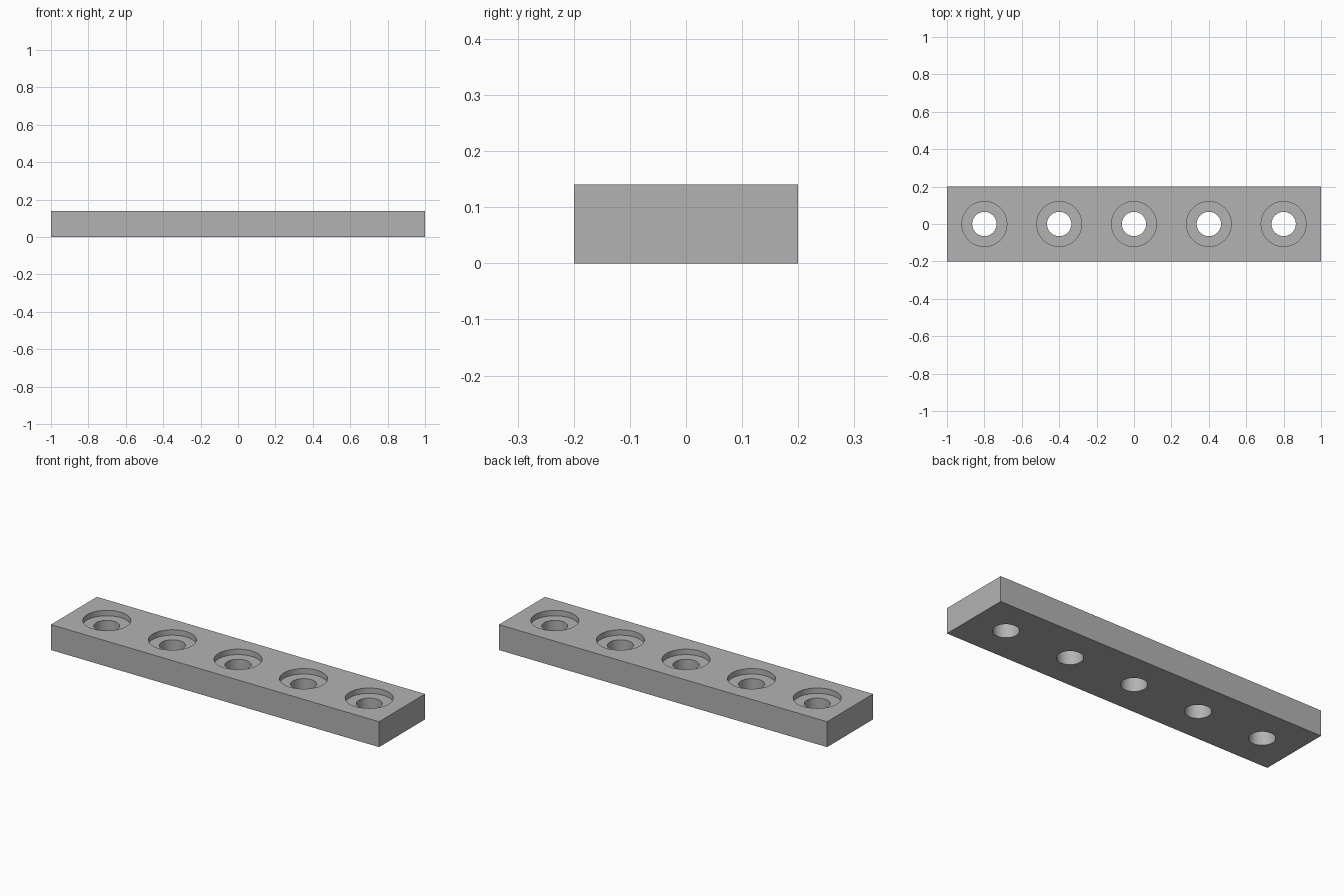
import bpy
import bmesh
import math
from mathutils import Vector

if "Cube" in bpy.data.objects:
    bpy.data.objects.remove(bpy.data.objects["Cube"], do_unlink=True)

LENGTH, WIDTH, HEIGHT = 2.0, 0.4, 0.14
HOLE_RADIUS, BORE_RADIUS, BORE_DEPTH = 0.065, 0.12, 0.03
HOLES, SPACING, SIDES = 5, 0.4, 64

# Plain grey metal
grey = bpy.data.materials.new("plain grey")
grey.use_nodes = True
colour = (0.45, 0.45, 0.45, 1)
grey.diffuse_color = colour
grey.node_tree.nodes["Principled BSDF"].inputs["Base Color"].default_value = colour


def make_object(name, bm):
    mesh = bpy.data.meshes.new(name)
    bmesh.ops.recalc_face_normals(bm, faces=bm.faces)
    bm.to_mesh(mesh)
    bm.free()
    mesh.materials.append(grey)
    obj = bpy.data.objects.new(name, mesh)
    bpy.context.collection.objects.link(obj)
    return obj


def add_stepped_plug(bm, x):
    """Closed stepped cylinder: narrow hole below, wide counterbore above."""
    floor = HEIGHT - BORE_DEPTH
    profile = [(HOLE_RADIUS, -0.1), (HOLE_RADIUS, floor),
               (BORE_RADIUS, floor), (BORE_RADIUS, HEIGHT + 0.1)]
    rings = []
    for radius, z in profile:
        angles = [math.tau * i / SIDES for i in range(SIDES)]
        rings.append([bm.verts.new((x + radius * math.cos(a), radius * math.sin(a), z))
                      for a in angles])
    for low, high in zip(rings, rings[1:]):
        for i in range(SIDES):
            j = (i + 1) % SIDES
            bm.faces.new((low[i], low[j], high[j], high[i]))
    bm.faces.new(rings[0][::-1])
    bm.faces.new(rings[-1])


# Rectangular bar
bm = bmesh.new()
bmesh.ops.create_cube(bm, size=1)
bmesh.ops.scale(bm, vec=(LENGTH, WIDTH, HEIGHT), verts=bm.verts)
bmesh.ops.translate(bm, vec=Vector((0, 0, HEIGHT / 2)), verts=bm.verts)
bar = make_object("mounting_bar", bm)

# Row of counterbored holes
bm = bmesh.new()
for n in range(HOLES):
    add_stepped_plug(bm, (n - (HOLES - 1) / 2) * SPACING)
cutter = make_object("hole_cutter", bm)
cutter.hide_render = True

cut = bar.modifiers.new("counterbored holes", 'BOOLEAN')
cut.operation = 'DIFFERENCE'
cut.solver = 'EXACT'
cut.object = cutter

# Bake the cut, then smooth the bore walls and keep the rims sharp
bpy.ops.object.select_all(action='DESELECT')
bar.select_set(True)
bpy.context.view_layer.objects.active = bar
bpy.ops.object.modifier_apply(modifier=cut.name)
bpy.data.objects.remove(cutter, do_unlink=True)
bpy.ops.object.shade_smooth_by_angle(angle=math.radians(30))
